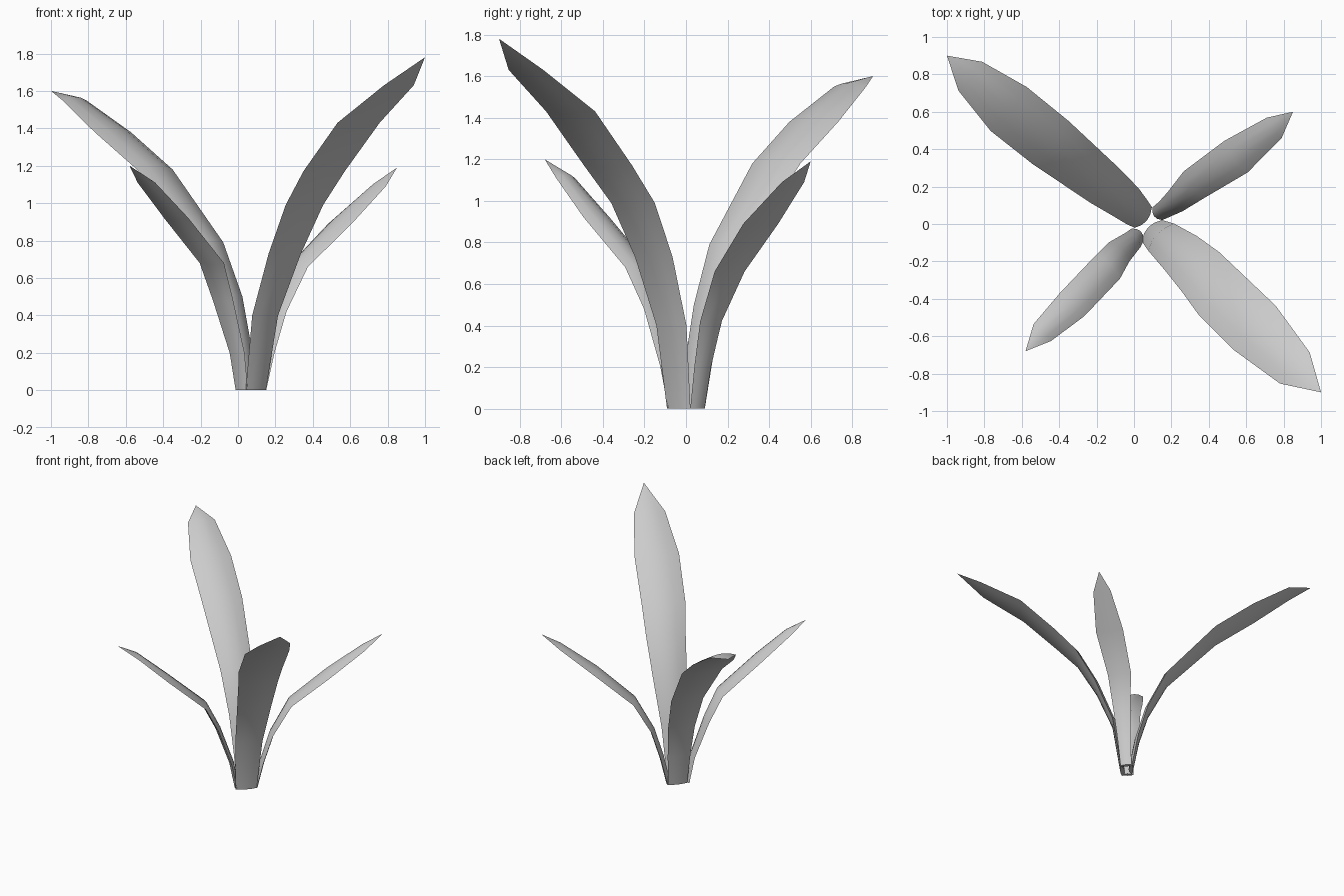
import bpy, bmesh
from mathutils import Vector

if "Cube" in bpy.data.objects:
    bpy.data.objects.remove(bpy.data.objects["Cube"])

grey = bpy.data.materials.new("leaf grey")
grey.diffuse_color = (0.6, 0.6, 0.6, 1)
grey.use_nodes = True
grey.node_tree.nodes["Principled BSDF"].inputs["Base Color"].default_value = grey.diffuse_color

# Cross-section of a leaf: (position across, bulge factor), upper side then lower side
SECTION = [(-1, 0), (-0.5, 0.75), (0, 1), (0.5, 0.75), (1, 0), (0.5, -0.3), (0, -0.4), (-0.5, -0.3)]


def leaf(name, rings, tip):
    """Loft a lens-shaped blade along rings (x, y, z, half_width) to a pointed tip."""
    bm = bmesh.new()
    centres = [Vector(r[:3]) for r in rings] + [Vector(tip)]
    out = centres[-1] - centres[0]
    side = Vector((out.y, -out.x, 0)).normalized()
    loops = []
    for i, ring in enumerate(rings):
        tangent = (centres[i + 1] - centres[max(i - 1, 0)]).normalized()
        up = side.cross(tangent).normalized()
        if up.z < 0:
            up = -up
        if i == 0:                       # flat horizontal foot, bulging inward
            up = Vector((-out.x, -out.y, 0)).normalized()
        bulge = 0.018 + 0.1 * ring[3] if i < len(rings) - 1 else 0.02
        loops.append([bm.verts.new(centres[i] + side * (ring[3] * a) + up * (bulge * b))
                      for a, b in SECTION])
    n = len(SECTION)
    for lo, hi in zip(loops, loops[1:]):
        for j in range(n):
            k = (j + 1) % n
            bm.faces.new((lo[j], lo[k], hi[k], hi[j]))
    point = bm.verts.new(tip)
    for j in range(n):
        bm.faces.new((loops[-1][j], loops[-1][(j + 1) % n], point))
    bm.faces.new(loops[0])
    bmesh.ops.recalc_face_normals(bm, faces=bm.faces)
    mesh = bpy.data.meshes.new(name)
    bm.to_mesh(mesh)
    bm.free()
    mesh.materials.append(grey)
    obj = bpy.data.objects.new(name, mesh)
    bpy.context.collection.objects.link(obj)
    bpy.context.view_layer.objects.active = obj
    obj.select_set(True)
    bpy.ops.object.shade_smooth_by_angle(angle=0.7)
    obj.select_set(False)


# Two long leaves
leaf("back_left_leaf", [
    (0.05, 0.035, 0, 0.072), (0.015, 0.065, 0.25, 0.085), (-0.04, 0.115, 0.5, 0.1),
    (-0.155, 0.205, 0.79, 0.12), (-0.445, 0.435, 1.18, 0.15),
    (-0.67, 0.615, 1.38, 0.152), (-0.875, 0.79, 1.55, 0.1)], (-1, 0.9, 1.6))
leaf("front_right_leaf", [
    (0.095, -0.035, 0, 0.078), (0.145, -0.07, 0.4, 0.1), (0.25, -0.155, 0.73, 0.125),
    (0.355, -0.255, 0.99, 0.145), (0.46, -0.375, 1.17, 0.16),
    (0.645, -0.555, 1.43, 0.163), (0.86, -0.77, 1.63, 0.115)], (1, -0.9, 1.78))

# Two short leaves
leaf("back_right_leaf", [
    (0.125, 0.055, 0, 0.043), (0.165, 0.08, 0.2, 0.05), (0.22, 0.12, 0.42, 0.065),
    (0.32, 0.21, 0.66, 0.09), (0.545, 0.36, 0.89, 0.105),
    (0.75, 0.515, 1.09, 0.067)], (0.85, 0.6, 1.19))
leaf("front_left_leaf", [
    (0.02, -0.055, 0, 0.045), (-0.005, -0.085, 0.2, 0.055), (-0.08, -0.15, 0.48, 0.075),
    (-0.14, -0.23, 0.68, 0.09), (-0.33, -0.43, 0.92, 0.09),
    (-0.49, -0.58, 1.11, 0.065)], (-0.58, -0.68, 1.2))
